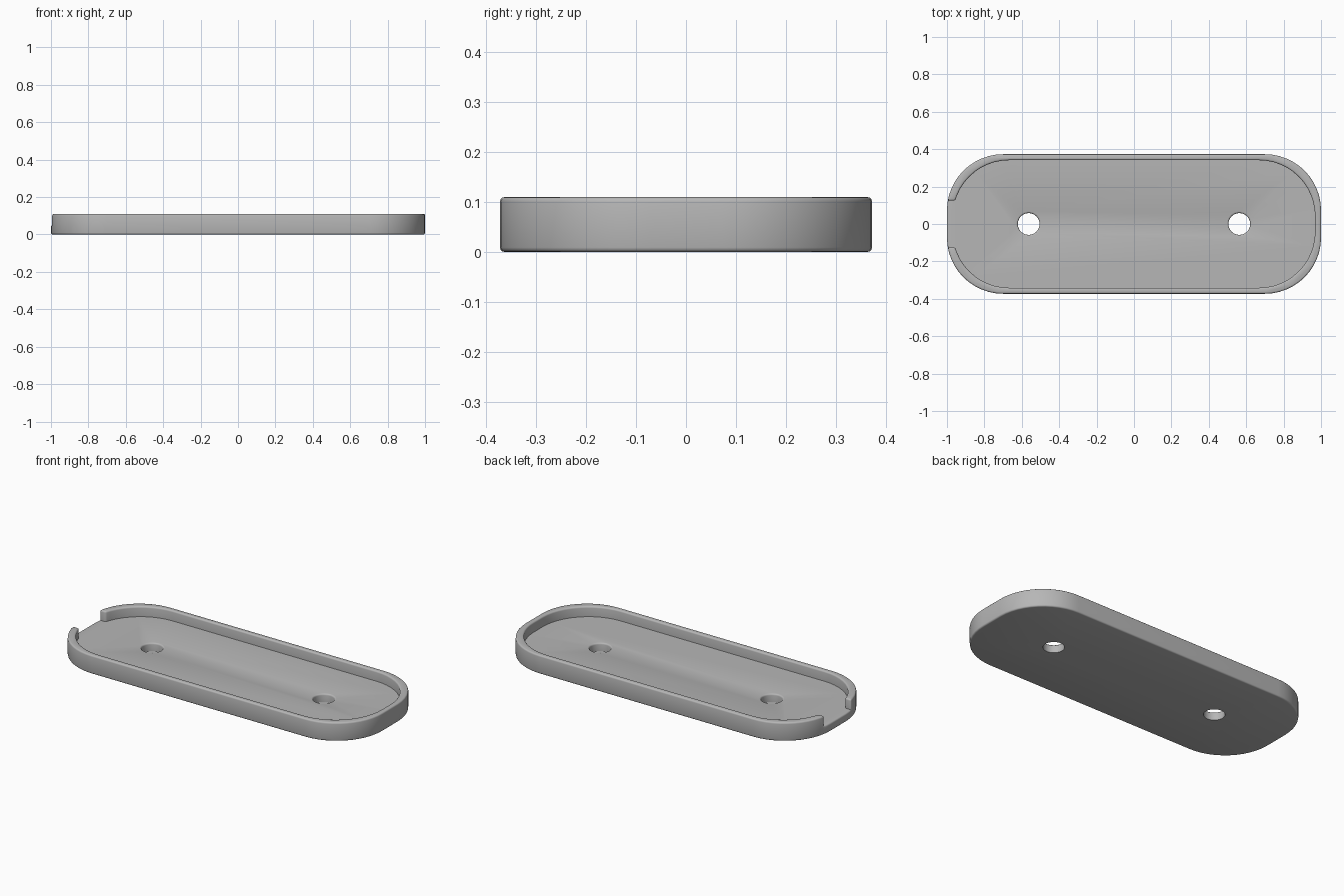
import bpy, bmesh, math

if "Cube" in bpy.data.objects:
    bpy.data.objects.remove(bpy.data.objects["Cube"])

HX, HY, H, FLOOR, WALL, R = 1.0, 0.373, 0.11, 0.05, 0.032, 0.3

grey = bpy.data.materials.new("light grey")
grey.diffuse_color = (0.47, 0.47, 0.47, 1)
grey.use_nodes = True
grey.node_tree.nodes["Principled BSDF"].inputs["Base Color"].default_value = grey.diffuse_color


def prism(name, points, z0, z1):
    """Extrude a closed outline straight up."""
    bm = bmesh.new()
    face = bm.faces.new([bm.verts.new((x, y, z0)) for x, y in points])
    top = bmesh.ops.extrude_face_region(bm, geom=[face])["geom"]
    for v in top:
        if isinstance(v, bmesh.types.BMVert):
            v.co.z = z1
    bmesh.ops.recalc_face_normals(bm, faces=bm.faces)
    mesh = bpy.data.meshes.new(name)
    bm.to_mesh(mesh)
    bm.free()
    mesh.materials.append(grey)
    obj = bpy.data.objects.new(name, mesh)
    bpy.context.collection.objects.link(obj)
    return obj


def rounded_rect(hx, hy, r, n=12):
    pts = []
    for k, (sx, sy) in enumerate([(1, 1), (-1, 1), (-1, -1), (1, -1)]):
        for i in range(n + 1):
            a = math.pi / 2 * (k + i / n)
            pts.append((sx * (hx - r) + r * math.cos(a), sy * (hy - r) + r * math.sin(a)))
    return pts


def circle(cx, r, n=40):
    return [(cx + r * math.cos(2 * math.pi * i / n), r * math.sin(2 * math.pi * i / n)) for i in range(n)]


# Tray body and the shapes cut from it: cavity, end notch, two screw holes
tray = prism("tray", rounded_rect(HX, HY, R), 0, H)
cutters = [
    prism("cavity_cutter", rounded_rect(HX - WALL, HY - WALL, R), FLOOR, 0.3),
    prism("notch_cutter", [(-1.2, -0.125), (-0.9, -0.125), (-0.9, 0.125), (-1.2, 0.125)], FLOOR, 0.3),
    prism("left_hole_cutter", circle(-0.563, 0.058), -0.1, 0.3),
    prism("right_hole_cutter", circle(0.563, 0.058), -0.1, 0.3),
]
for c in cutters:
    mod = tray.modifiers.new(c.name, "BOOLEAN")
    mod.operation, mod.solver, mod.object = "DIFFERENCE", "EXACT", c

bpy.context.view_layer.update()
cut = bpy.data.meshes.new_from_object(tray.evaluated_get(bpy.context.evaluated_depsgraph_get()))
tray.modifiers.clear()
tray.data = cut
for c in cutters:
    bpy.data.objects.remove(c)

# Round the convex edges, leaving the floor crease and the underside of the holes sharp
bm = bmesh.new()
bm.from_mesh(cut)
bmesh.ops.remove_doubles(bm, verts=bm.verts, dist=1e-5)
bmesh.ops.dissolve_limit(bm, angle_limit=0.01, verts=bm.verts, edges=bm.edges)


def is_under_hole(e):
    return all(v.co.z < 0.01 and abs(v.co.y) < 0.1 and abs(v.co.x) < 0.7 for v in e.verts)


sharp = [e for e in bm.edges if len(e.link_faces) == 2 and e.is_convex
         and e.calc_face_angle() > math.radians(45) and not is_under_hole(e)]
bmesh.ops.bevel(bm, geom=sharp, offset=0.009, offset_type="OFFSET", segments=3,
                profile=0.5, affect="EDGES", clamp_overlap=False)
bm.to_mesh(cut)
bm.free()

bpy.context.view_layer.objects.active = tray
tray.select_set(True)
bpy.ops.object.shade_smooth_by_angle(angle=math.radians(40))
